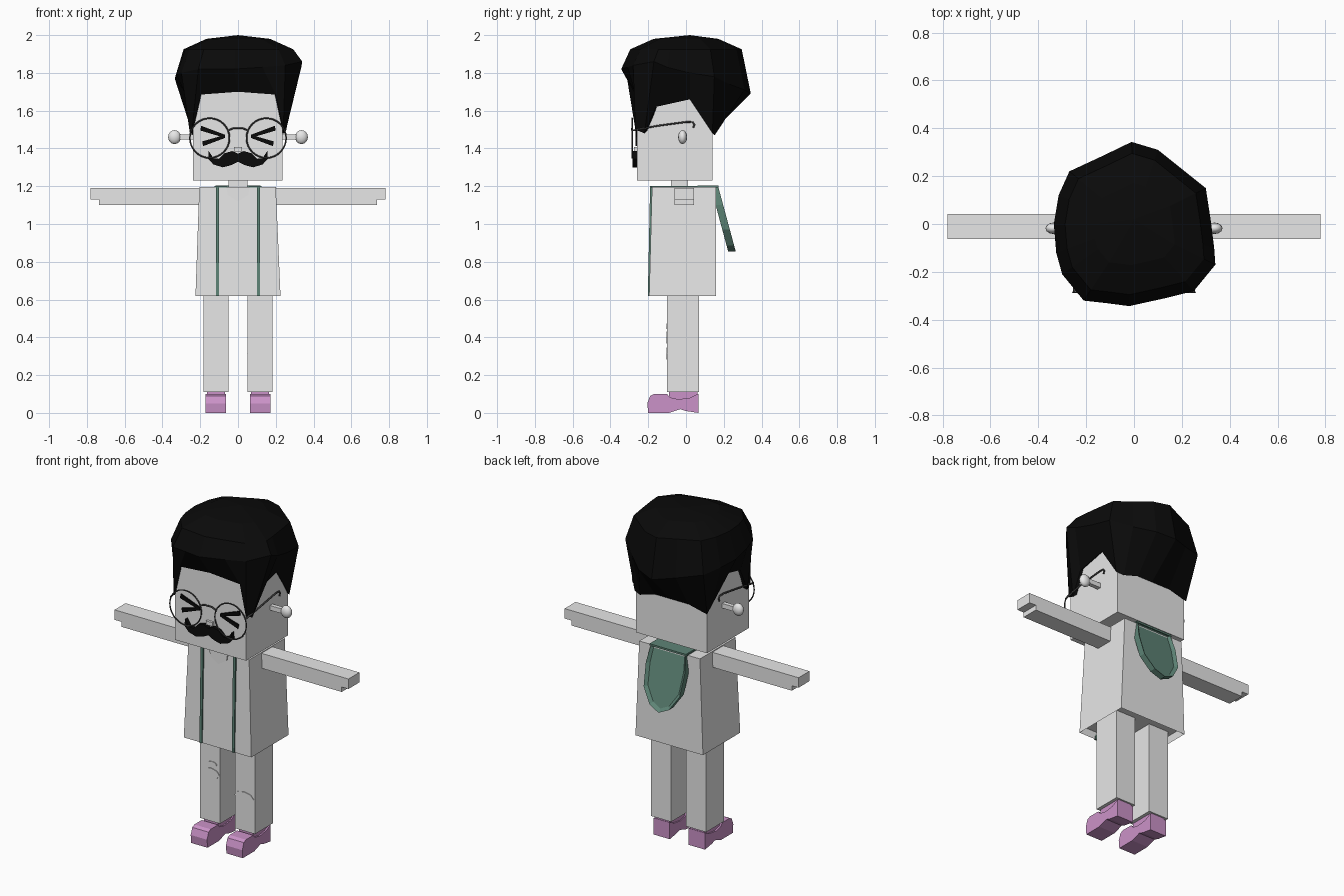
import bpy, bmesh, math
from mathutils import Vector

cube = bpy.data.objects.get("Cube")
if cube:
    bpy.data.objects.remove(cube, do_unlink=True)


def material(name, rgb):
    m = bpy.data.materials.new(name)
    m.use_nodes = True
    m.diffuse_color = (*rgb, 1)
    m.node_tree.nodes["Principled BSDF"].inputs["Base Color"].default_value = (*rgb, 1)
    return m


WHITE = material("pale_grey", (0.8, 0.8, 0.8))
BLACK = material("black", (0.003, 0.003, 0.003))
PINK = material("pink", (0.6, 0.29, 0.58))
GREEN = material("green", (0.11, 0.23, 0.18))
METAL = material("dark_metal", (0.06, 0.06, 0.06))


def finish(name, bm, mat):
    bmesh.ops.recalc_face_normals(bm, faces=bm.faces)
    me = bpy.data.meshes.new(name)
    bm.to_mesh(me)
    bm.free()
    me.materials.append(mat)
    ob = bpy.data.objects.new(name, me)
    bpy.context.collection.objects.link(ob)
    return ob


def box_bm(x, y, z, top_x=None, top_y=None):
    """Box from ranges, with an optional different top."""
    bm = bmesh.new()
    bmesh.ops.create_cube(bm, size=2)
    for v in bm.verts:
        i, j, k = (int(c > 0) for c in v.co)
        v.co = ((top_x or x)[i] if k else x[i], (top_y or y)[j] if k else y[j], z[k])
    return bm


def box(name, mat, *ranges):
    return finish(name, box_bm(*ranges), mat)


def prism_bm(points, axis, near, far):
    """Outline extruded along x (points are y, z) or y (points are x, z)."""
    bm = bmesh.new()
    place = (lambda a, b: (near, a, b)) if axis == "x" else (lambda a, b: (a, near, b))
    face = bm.faces.new([bm.verts.new(place(a, b)) for a, b in points])
    ext = bmesh.ops.extrude_face_region(bm, geom=[face])
    shift = Vector((far - near, 0, 0) if axis == "x" else (0, far - near, 0))
    bmesh.ops.translate(bm, vec=shift, verts=[g for g in ext["geom"] if isinstance(g, bmesh.types.BMVert)])
    return bm


def prism(name, mat, points, axis, near, far):
    return finish(name, prism_bm(points, axis, near, far), mat)


def both(half):
    """Closed outline from its right half, listed top centre to bottom centre."""
    return half + [(-x, z) for x, z in reversed(half) if x > 0]


def tube(name, points, radius):
    cu = bpy.data.curves.new(name, "CURVE")
    cu.dimensions = "3D"
    cu.bevel_depth = radius
    cu.bevel_resolution = 1
    sp = cu.splines.new("POLY")
    sp.points.add(len(points) - 1)
    for p, co in zip(sp.points, points):
        p.co = (*co, 1)
    cu.materials.append(METAL)
    ob = bpy.data.objects.new(name, cu)
    bpy.context.collection.objects.link(ob)


# Coat body with a hollow hem
bm = box_bm((-0.225, 0.225), (-0.195, 0.16), (0.62, 1.195), (-0.205, 0.2), (-0.18, 0.16))
bm.normal_update()
hem = min(bm.faces, key=lambda f: f.calc_center_median().z)
bmesh.ops.inset_region(bm, faces=[hem], thickness=0.012)
bmesh.ops.translate(bm, vec=(0, 0, 0.04), verts=hem.verts)
finish("coat", bm, WHITE)

# Head, neck, nose and neckline
box("head", WHITE, (-0.238, 0.235), (-0.26, 0.14), (1.23, 1.7))
box("neck", WHITE, (-0.05, 0.05), (-0.08, 0.01), (1.18, 1.24))
box("nose", WHITE, (-0.022, 0.022), (-0.275, -0.255), (1.385, 1.408))
prism("neckline", WHITE, both([(0.06, 1.19), (0.055, 1.155), (0, 1.12)]), "y", -0.187, -0.18)

# Limbs, shoes, ears, straps and eyes, once per side
shoe = [(-0.2, 0), (-0.205, 0.05), (-0.19, 0.09), (-0.17, 0.1), (-0.1, 0.1), (-0.085, 0.082),
        (-0.04, 0.072), (0.02, 0.08), (0.05, 0.095), (0.065, 0.1), (0.065, 0),
        (0, 0.01), (-0.03, 0.02), (-0.09, 0)]
for s, side in ((1, "left"), (-1, "right")):
    def span(a, b):
        return (a, b) if s > 0 else (-b, -a)

    arm = [(s * 0.19, 1.19), (s * 0.78, 1.19), (s * 0.78, 1.13), (s * 0.735, 1.13),
           (s * 0.735, 1.1), (s * 0.19, 1.1)]
    prism(side + "_arm", WHITE, arm, "y", -0.062, 0.042)
    box(side + "_leg", WHITE, span(0.05, 0.183), (-0.1, 0.07), (0.11, 0.67))
    prism(side + "_shoe", PINK, shoe, "x", s * 0.063, s * 0.172)
    box(side + "_shoe_collar", PINK, span(0.07, 0.163), (-0.09, 0.06), (0.06, 0.115))

    box(side + "_ear_stem", WHITE, span(0.22, 0.32), (-0.03, -0.005), (1.447, 1.475))
    bpy.ops.mesh.primitive_uv_sphere_add(segments=12, ring_count=8, radius=1, location=(s * 0.336, -0.018, 1.46))
    ear = bpy.context.object
    ear.name = side + "_ear"
    ear.scale = (0.034, 0.024, 0.037)
    ear.data.materials.append(WHITE)
    bpy.ops.object.shade_smooth()

    box(side + "_front_strap", GREEN, span(0.1, 0.116), (-0.202, -0.19), (0.62, 1.2), None, (-0.19, -0.175))
    box(side + "_shoulder_strap", GREEN, span(0.06, 0.125), (-0.185, 0.17), (1.193, 1.202))

    # Squeezed-shut eye made of two wedges
    for part, outer in (("upper", ((0.195, 1.52), (0.2, 1.495))), ("lower", ((0.19, 1.437), (0.185, 1.412)))):
        tip = [(0.068, 1.456), (0.068, 1.472)]
        prism(side + "_eye_" + part, BLACK, [(s * x, z) for x, z in [*outer, *tip]], "y", -0.268, -0.258)

    # Spectacle rim and temple
    bpy.ops.mesh.primitive_torus_add(major_radius=0.105, minor_radius=0.004, major_segments=32, minor_segments=6,
                                     location=(s * 0.15, -0.285, 1.455), rotation=(math.pi / 2, 0, 0))
    rim = bpy.context.object
    rim.name = side + "_spectacle_rim"
    rim.data.materials.append(METAL)
    tube(side + "_spectacle_temple", [(s * x, y, z) for x, y, z in
         [(0.25, -0.285, 1.495), (0.255, -0.15, 1.52), (0.25, 0, 1.54), (0.25, 0.035, 1.54),
          (0.25, 0.045, 1.525), (0.25, 0.038, 1.51)]], 0.005)
tube("spectacle_bridge", [(x, -0.285, z) for x, z in
     [(-0.053, 1.495), (-0.025, 1.507), (0.025, 1.507), (0.053, 1.495)]], 0.005)

# Moustache with upturned tips
moustache = both([(0, 1.372), (0.03, 1.386), (0.07, 1.375), (0.1, 1.345), (0.13, 1.348), (0.155, 1.386),
                  (0.158, 1.345), (0.13, 1.315), (0.08, 1.3), (0.035, 1.312), (0, 1.33)])
prism("moustache", BLACK, moustache, "y", -0.284, -0.258)

# Knee patches
for name, x, z, w, h in (("right_knee_patch", -0.112, 0.4, 0.06, 0.032), ("left_knee_patch", 0.112, 0.315, 0.064, 0.032),
                         ("right_small_patch", -0.1, 0.458, 0.03, 0.015)):
    ring = [(x + w * math.cos(a), z + h * math.sin(a)) for a in (math.tau * i / 8 for i in range(8))]
    prism(name, WHITE, ring, "y", -0.104, -0.098)

# Hood hanging at the back, with a raised rim
bm = prism_bm(both([(0.115, 1.2), (0.13, 1.1), (0.12, 0.97), (0.065, 0.885), (0, 0.855)]), "y", 0.13, 0.17)
bm.normal_update()
back = max(bm.faces, key=lambda f: f.calc_center_median().y)
bmesh.ops.inset_region(bm, faces=[back], thickness=0.018)
bmesh.ops.translate(bm, vec=(0, -0.015, 0), verts=back.verts)
for v in bm.verts:
    v.co.y += (1.2 - v.co.z) * 0.27
finish("hood", bm, GREEN)
box("hood_collar", GREEN, (-0.12, 0.12), (0.06, 0.172), (1.193, 1.204))

# Hair: columns of (widest x, y, z) and (hairline x, y, z) around the head
columns = [
    ((-0.02, -0.343, 1.82), (0, -0.268, 1.7)), ((0.13, -0.31, 1.83), (0.2, -0.268, 1.685)),
    ((0.25, -0.28, 1.84), (0.24, -0.268, 1.5)), ((0.34, -0.17, 1.86), (0.25, -0.22, 1.48)),
    ((0.335, -0.1, 1.83), (0.248, -0.16, 1.62)), ((0.32, 0.02, 1.8), (0.245, 0.02, 1.66)),
    ((0.3, 0.15, 1.78), (0.245, 0.14, 1.48)), ((0.2, 0.23, 1.74), (0.2, 0.152, 1.47)),
    ((0.1, 0.31, 1.71), (0.1, 0.152, 1.5)), ((-0.01, 0.343, 1.69), (0, 0.152, 1.5)),
    ((-0.13, 0.285, 1.71), (-0.12, 0.152, 1.5)), ((-0.27, 0.22, 1.74), (-0.245, 0.15, 1.47)),
    ((-0.315, 0.12, 1.76), (-0.248, 0.12, 1.5)), ((-0.335, 0, 1.77), (-0.248, 0.02, 1.66)),
    ((-0.325, -0.12, 1.79), (-0.25, -0.16, 1.62)), ((-0.3, -0.21, 1.8), (-0.255, -0.22, 1.48)),
    ((-0.21, -0.32, 1.82), (-0.243, -0.268, 1.5)), ((-0.12, -0.33, 1.82), (-0.2, -0.268, 1.685)),
]
bm = bmesh.new()
rings = []
for wide, low in columns:
    (x, y, z), (a, b, c) = wide, low
    rings.append([bm.verts.new(p) for p in (
        (a * 0.85, b * 0.85, c + 0.03), low, wide, (x * 0.86, y * 0.86, 1.925), (x * 0.5, y * 0.5, 1.98))])
for r, q in zip(rings, rings[1:] + rings[:1]):
    for i in range(4):
        bm.faces.new((r[i], q[i], q[i + 1], r[i + 1]))
crown = bm.verts.new((0, 0.02, 2.0))
for r, q in zip(rings, rings[1:] + rings[:1]):
    bm.faces.new((r[-1], q[-1], crown))
finish("hair", bm, BLACK)
